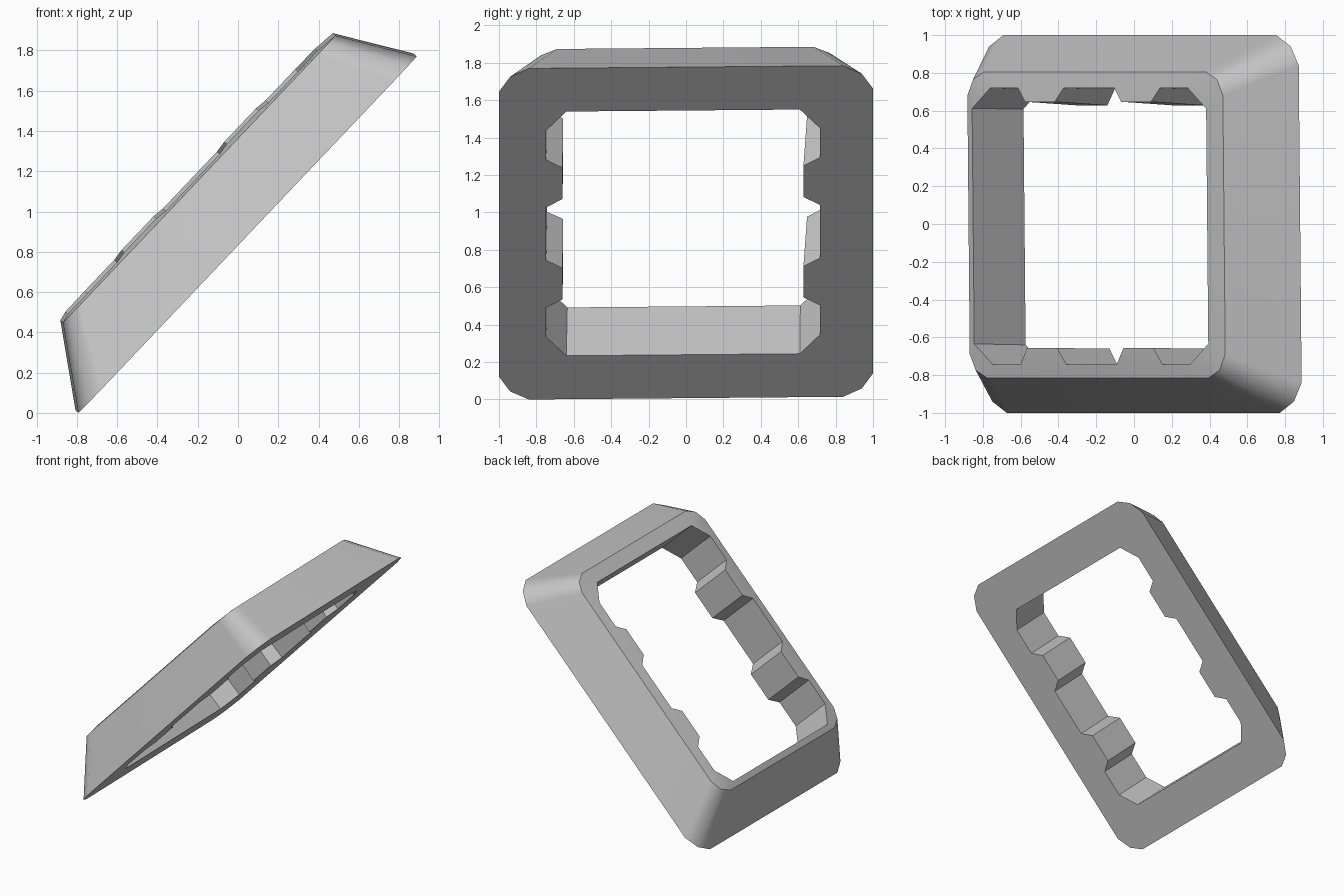
import bpy, bmesh
from mathutils import Matrix, Vector

cube = bpy.data.objects.get("Cube")
if cube:
    bpy.data.objects.remove(cube, do_unlink=True)

# Sloping frame: u runs up the slope, v across it, n out of its face
ROLL = 0.0125
u_axis = Vector((0.688, 0, 0.725)).normalized()
v_axis = Vector((0, 1, 0)) + ROLL * Vector((-u_axis.z, 0, u_axis.x))
v_axis.normalize()
n_axis = u_axis.cross(v_axis)
tilt = Matrix((u_axis, v_axis, n_axis)).transposed()
origin = Vector((0.04, 0, 0.892))
HEIGHT = 0.363


def rounded_outline(u0, u1, v, corner, n):
    """Closed rectangle with a faceted corner given as (u inset, v inset) points."""
    pts = []
    for su, sv, order in ((1, 1, 1), (-1, 1, -1), (-1, -1, 1), (1, -1, -1)):
        u_end = u1 if su > 0 else u0
        for cu, cv in corner[::order]:
            pts.append((u_end - su * cu, sv * (v - cv), n))
    return pts


def opening_outline(recess_l, tooth_l, recess_r, tooth_r, n, rise_recess, rise_tooth):
    """Closed opening outline with two tapered teeth on each long side."""
    end, cu, cv = 0.9, 0.14, 0.108
    wide, narrow = (0.195, 0.545), (0.255, 0.485)
    half = [(wide[0], 0), (narrow[0], 1), (narrow[1], 1), (wide[1], 0)]
    profile = [(-u, t) for u, t in reversed(half)] + half
    pts = []
    for side, recess, tooth in ((1, recess_l, tooth_l), (-1, recess_r, tooth_r)):
        row = [(-end, side * (recess - cv), n + rise_recess),
               (-end + cu, side * recess, n + rise_recess)]
        for u, t in profile:
            row.append((u, side * (tooth if t else recess),
                        n + (rise_tooth if t else rise_recess)))
        row += [(end - cu, side * recess, n + rise_recess),
                (end, side * (recess - cv), n + rise_recess)]
        pts += row if side > 0 else row[::-1]
    return pts


bm = bmesh.new()


def add_loop(points):
    verts = [bm.verts.new(origin + tilt @ Vector(p)) for p in points]
    edges = [bm.edges.new((a, b)) for a, b in zip(verts, verts[1:] + verts[:1])]
    return verts, edges


def wall(lower, upper):
    count = len(lower)
    for i in range(count):
        j = (i + 1) % count
        bm.faces.new((lower[i], lower[j], upper[j], upper[i]))


# Outer and inner rims
base_corner = [(0, 0.16), (0.06, 0.06), (0.17, 0)]
top_corner = [(0, 0.125), (0.045, 0.04), (0.13, 0)]
base_out, base_out_e = add_loop(rounded_outline(-1.22, 1.22, 1.0, base_corner, 0))
top_out, top_out_e = add_loop(rounded_outline(-0.948, 1.017, 0.81, top_corner, HEIGHT))
base_in, base_in_e = add_loop(opening_outline(0.717, 0.628, 0.748, 0.66, 0, 0, 0))
top_in, top_in_e = add_loop(
    opening_outline(0.724, 0.652, 0.738, 0.652, HEIGHT, 0.012, 0.02))

# Walls, then the two ring-shaped faces
wall(base_out, top_out)
wall(base_in, top_in)
for edges, normal in ((base_out_e + base_in_e, -n_axis), (top_out_e + top_in_e, n_axis)):
    bmesh.ops.triangle_fill(bm, use_beauty=True, use_dissolve=False,
                            edges=edges, normal=normal)
bmesh.ops.recalc_face_normals(bm, faces=bm.faces[:])

mesh = bpy.data.meshes.new("bezel_frame")
bm.to_mesh(mesh)
bm.free()
frame = bpy.data.objects.new("bezel_frame", mesh)
bpy.context.collection.objects.link(frame)

# Plain grey finish
GREY = (0.55, 0.55, 0.55, 1)
grey = bpy.data.materials.new("plain_grey")
grey.use_nodes = True
grey.diffuse_color = GREY
grey.node_tree.nodes["Principled BSDF"].inputs["Base Color"].default_value = GREY
mesh.materials.append(grey)

# Smooth outer corners, crisp edges elsewhere
bpy.ops.object.select_all(action="DESELECT")
frame.select_set(True)
bpy.context.view_layer.objects.active = frame
bpy.ops.object.shade_smooth_by_angle(angle=0.61)
weighted = frame.modifiers.new("even_shading", "WEIGHTED_NORMAL")
weighted.keep_sharp = True
